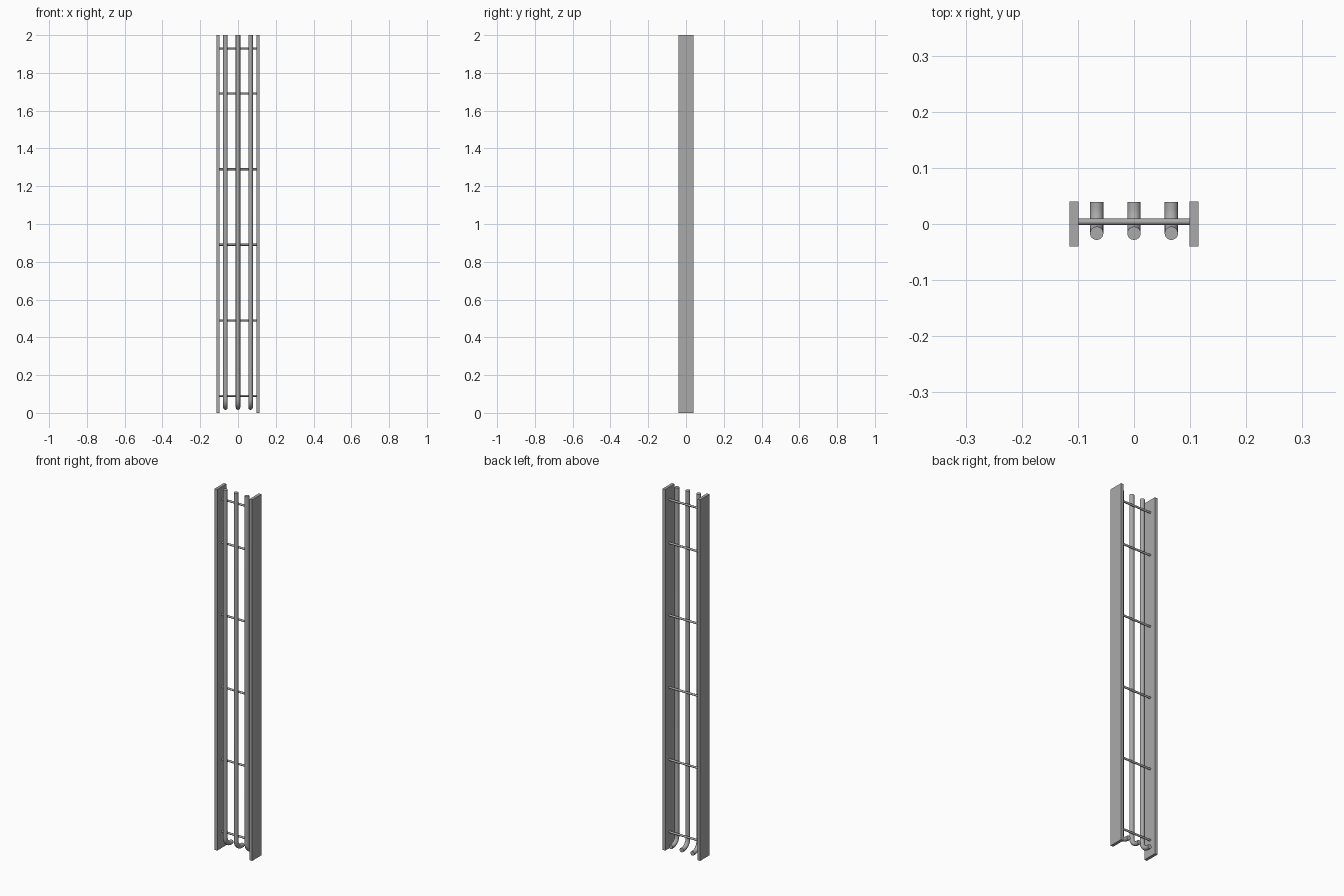
import bpy, math

cube = bpy.data.objects.get("Cube")
if cube:
    bpy.data.objects.remove(cube, do_unlink=True)

# Single grey metal
metal = bpy.data.materials.new("grey_metal")
metal.use_nodes = True
GREY = (0.4, 0.4, 0.4, 1)
metal.diffuse_color = GREY
metal.node_tree.nodes["Principled BSDF"].inputs["Base Color"].default_value = GREY

RAIL_X, RAIL_THICK, RAIL_DEPTH = 0.107, 0.016, 0.08
RUNG_Y, RUNG_R = 0.004, 0.0055
PIPE_Y, PIPE_R, PIPE_GAP = -0.0165, 0.012, 0.0665
PIPE_END_Y, PIPE_LOW_Z, BEND_R = 0.039, 0.028, 0.045


def finish(name):
    obj = bpy.context.object
    obj.name = name
    obj.data.materials.clear()
    obj.data.materials.append(metal)
    return obj


def rail(name, x):
    bpy.ops.mesh.primitive_cube_add(size=1, location=(x, 0, 1))
    obj = finish(name)
    obj.scale = (RAIL_THICK, RAIL_DEPTH, 2)
    bpy.ops.object.transform_apply(location=False, rotation=False, scale=True)


def rung(name, z):
    bpy.ops.mesh.primitive_cylinder_add(
        vertices=24, radius=RUNG_R, depth=2 * RAIL_X - RAIL_THICK / 2,
        location=(0, RUNG_Y, z), rotation=(0, math.pi / 2, 0))
    finish(name)
    bpy.ops.object.shade_smooth_by_angle(angle=math.radians(40))


def pipe(name, x):
    # Straight drop, quarter bend to the back, short level end
    path = [(x, PIPE_Y, 2)]
    for i in range(13):
        a = i / 12 * math.pi / 2
        path.append((x, PIPE_Y + BEND_R * (1 - math.cos(a)),
                     PIPE_LOW_Z + BEND_R * (1 - math.sin(a))))
    path.append((x, PIPE_END_Y, PIPE_LOW_Z))
    curve = bpy.data.curves.new(name, "CURVE")
    curve.dimensions = "3D"
    curve.bevel_depth = PIPE_R
    curve.bevel_resolution = 6
    curve.use_fill_caps = True
    spline = curve.splines.new("POLY")
    spline.points.add(len(path) - 1)
    for point, co in zip(spline.points, path):
        point.co = (*co, 1)
    obj = bpy.data.objects.new(name, curve)
    bpy.context.collection.objects.link(obj)
    bpy.ops.object.select_all(action="DESELECT")
    obj.select_set(True)
    bpy.context.view_layer.objects.active = obj
    bpy.ops.object.convert(target="MESH")
    finish(name)
    bpy.ops.object.shade_smooth_by_angle(angle=math.radians(40))


# Side rails
rail("left_rail", RAIL_X)
rail("right_rail", -RAIL_X)

# Cross rungs, the top one closer to its neighbour
for i, z in enumerate((0.09, 0.49, 0.89, 1.29, 1.69, 1.93)):
    rung(f"rung_{i + 1}", z)

# Pipes carried on the front of the rungs
for name, side in (("right_pipe", -1), ("middle_pipe", 0), ("left_pipe", 1)):
    pipe(name, side * PIPE_GAP)
